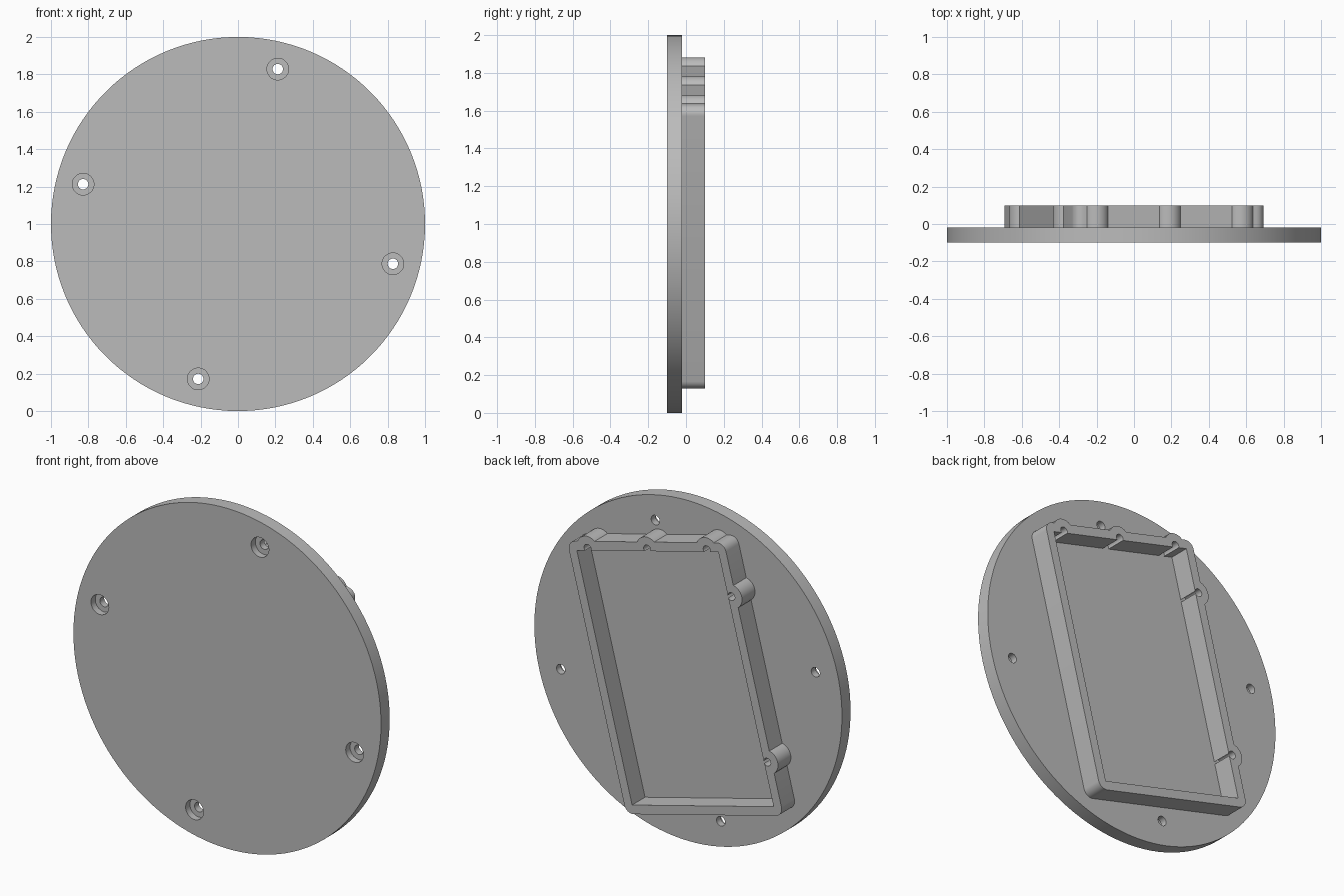
import bpy, bmesh, math
from mathutils import Matrix

if "Cube" in bpy.data.objects:
    bpy.data.objects.remove(bpy.data.objects["Cube"], do_unlink=True)

# Tilted working plane: local x/y lie in the disc face, depth runs along world y
TILT = math.radians(14.4)
PLACE = (Matrix.Translation((0, 0, 1)) @ Matrix.Rotation(math.pi / 2, 4, 'X')
         @ Matrix.Rotation(-TILT, 4, 'Z'))

grey = bpy.data.materials.new("plain_grey")
grey.use_nodes = True
grey.diffuse_color = (0.5, 0.5, 0.5, 1)
grey.node_tree.nodes["Principled BSDF"].inputs["Base Color"].default_value = (0.5, 0.5, 0.5, 1)


def prism(name, outline, front, back):
    """Extrude a flat outline between two world-y depths."""
    bm = bmesh.new()
    face = bm.faces.new([bm.verts.new((x, y, -back)) for x, y in outline])
    grown = bmesh.ops.extrude_face_region(bm, geom=[face])["geom"]
    bmesh.ops.translate(bm, vec=(0, 0, back - front),
                        verts=[g for g in grown if isinstance(g, bmesh.types.BMVert)])
    bmesh.ops.recalc_face_normals(bm, faces=bm.faces)
    mesh = bpy.data.meshes.new(name)
    bm.to_mesh(mesh)
    bm.free()
    obj = bpy.data.objects.new(name, mesh)
    bpy.context.collection.objects.link(obj)
    obj.matrix_world = PLACE
    return obj


def circle(cx, cy, r, n):
    return [(cx + r * math.cos(math.tau * i / n), cy + r * math.sin(math.tau * i / n))
            for i in range(n)]


def rounded_rectangle(hx, hy, r, steps=8):
    points = []
    for k, (sx, sy) in enumerate([(1, 1), (-1, 1), (-1, -1), (1, -1)]):
        for i in range(steps + 1):
            a = math.pi / 2 * (k + i / steps)
            points.append((sx * (hx - r) + r * math.cos(a), sy * (hy - r) + r * math.sin(a)))
    return points


def combine(target, tool, operation):
    """Apply a boolean and discard the tool object."""
    mod = target.modifiers.new("shape", 'BOOLEAN')
    mod.object, mod.operation, mod.solver = tool, operation, 'EXACT'
    bpy.context.view_layer.update()
    graph = bpy.context.evaluated_depsgraph_get()
    mesh = bpy.data.meshes.new_from_object(target.evaluated_get(graph))
    target.modifiers.clear()
    target.data = mesh
    bpy.data.objects.remove(tool, do_unlink=True)


def finish(obj):
    obj.data.materials.clear()
    obj.data.materials.append(grey)
    bpy.ops.object.select_all(action='DESELECT')
    obj.select_set(True)
    bpy.context.view_layer.objects.active = obj
    bpy.ops.object.shade_smooth_by_angle(angle=math.radians(30))


FRONT, SEAT, REAR = -0.10, -0.02, 0.10

# Round base plate with four counterbored screw holes
base = prism("base_disc", circle(0, 0, 1, 128), FRONT, SEAT)
for i in range(4):
    a = i * math.pi / 2
    x, y = 0.855 * math.cos(a), 0.855 * math.sin(a)
    combine(base, prism("bore", circle(x, y, 0.028, 32), -0.2, 0.1), 'DIFFERENCE')
    combine(base, prism("counterbore", circle(x, y, 0.058, 32), -0.2, FRONT + 0.04), 'DIFFERENCE')
finish(base)

# Rectangular rim on the back, with screw bosses on the top and one side
bosses = [(-0.4, 0.735), (0, 0.735), (0.4, 0.735), (-0.497, 0.47), (-0.497, -0.47)]
rim = prism("rear_rim", rounded_rectangle(0.527, 0.775, 0.05), SEAT - 0.005, REAR)
for x, y in bosses:
    combine(rim, prism("boss", circle(x, y, 0.07, 40), SEAT - 0.005, REAR), 'UNION')

# Open pocket and the screw holes that break into it
hx, hy = 0.475, 0.723
pocket = [(-hx, -hy), (hx, -hy), (hx, hy), (-hx, hy)]
combine(rim, prism("pocket", pocket, -0.2, 0.2), 'DIFFERENCE')
for x, y in bosses:
    combine(rim, prism("screw_hole", circle(x, y, 0.023, 24), -0.2, 0.2), 'DIFFERENCE')
finish(rim)
